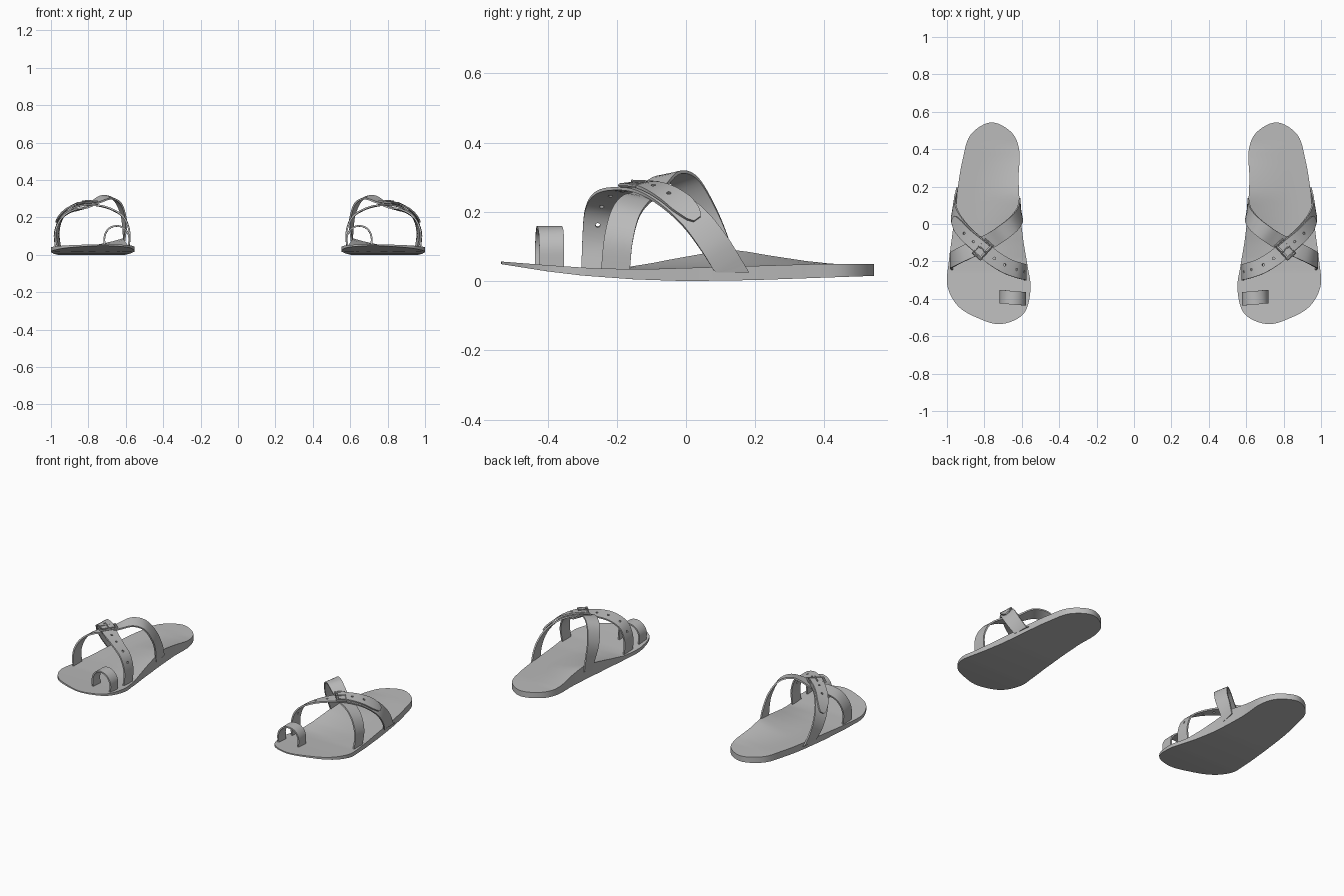
import bpy, bmesh, math
from mathutils import Vector, Matrix

old = bpy.data.objects.get("Cube")
if old:
    bpy.data.objects.remove(old)

grey = bpy.data.materials.new("plain grey")
grey.use_nodes = True
colour = (0.5, 0.5, 0.5, 1)
grey.diffuse_color = colour
grey.node_tree.nodes["Principled BSDF"].inputs["Base Color"].default_value = colour


def spline(points, steps, closed=False):
    """Smooth path through the points."""
    p = [Vector(q) for q in points]
    n = len(p)
    if closed:
        get = lambda i: p[i % n]
    else:
        ext = [p[0] * 2 - p[1]] + p + [p[-1] * 2 - p[-2]]
        get = lambda i: ext[i + 1]
    out = []
    for i in range(n if closed else n - 1):
        a, b, c, d = (get(i + k) for k in (-1, 0, 1, 2))
        for s in range(steps):
            t = s / steps
            out.append(0.5 * (2 * b + (c - a) * t + (2 * a - 5 * b + 4 * c - d) * t * t
                              + (3 * b - a - 3 * c + d) * t ** 3))
    return out if closed else out + [p[-1]]


def lookup(table, v):
    """Linear interpolation in a list of (position, value)."""
    if v <= table[0][0]:
        return table[0][1]
    for (a, fa), (b, fb) in zip(table, table[1:]):
        if v <= b:
            return fa + (fb - fa) * (v - a) / (b - a)
    return table[-1][1]


def finish(obj, angle=35):
    """Material, shading and the mirrored partner on the other foot."""
    obj.data.materials.clear()
    obj.data.materials.append(grey)
    bpy.ops.object.select_all(action="DESELECT")
    obj.select_set(True)
    bpy.context.view_layer.objects.active = obj
    bpy.ops.object.shade_smooth_by_angle(angle=math.radians(angle))
    mod = obj.modifiers.new("other foot", "MIRROR")
    mod.use_mirror_merge = False
    return obj


def from_bmesh(bm, name):
    bmesh.ops.recalc_face_normals(bm, faces=bm.faces)
    mesh = bpy.data.meshes.new(name)
    bm.to_mesh(mesh)
    bm.free()
    obj = bpy.data.objects.new(name, mesh)
    bpy.context.collection.objects.link(obj)
    return obj


def frames(path, axis):
    """Tangent, width and outward directions along a strap."""
    result = []
    for i, p in enumerate(path):
        t = (path[min(i + 1, len(path) - 1)] - path[max(i - 1, 0)]).normalized()
        out = Vector((p.x - axis[0], 0, max(p.z - axis[1], 0)))
        w = t.cross(out).normalized()
        result.append((p, t, w, w.cross(t)))
    return result


def ribbon(name, rows, width, thick=0.009, taper=0, holes=()):
    bm = bmesh.new()
    rings = []
    for i, (p, t, w, n) in enumerate(rows):
        left = len(rows) - 1 - i
        half = width / 2
        if left < taper:
            half *= 0.35 + 0.65 * math.sqrt(left / taper)
        ring = []
        for a, b in ((-1, -1), (1, -1), (1, 1), (-1, 1)):
            v = p + w * half * a + n * thick / 2 * b
            v.z = max(v.z, 0.025)
            ring.append(bm.verts.new(v))
        rings.append(ring)
    for r, s in zip(rings, rings[1:]):
        for k in range(4):
            bm.faces.new((r[k], r[(k + 1) % 4], s[(k + 1) % 4], s[k]))
    bm.faces.new(rings[0])
    bm.faces.new(rings[-1])
    obj = from_bmesh(bm, name)
    # punched holes
    for h in holes:
        p, t, w, n = rows[h]
        cut = bmesh.new()
        place = Matrix((t, w, n)).transposed().to_4x4()
        place.translation = p
        bmesh.ops.create_cone(cut, cap_ends=True, segments=8, radius1=0.007,
                              radius2=0.007, depth=0.05, matrix=place)
        cutter = from_bmesh(cut, "hole_cutter")
        cutter.hide_render = True
        mod = obj.modifiers.new("hole", "BOOLEAN")
        mod.operation, mod.object, mod.solver = "DIFFERENCE", cutter, "EXACT"
        bpy.context.view_layer.objects.active = obj
        bpy.ops.object.modifier_apply(modifier=mod.name)
        bpy.data.objects.remove(cutter)
    return finish(obj)


# Sole: outline from toe tip along the outer side to the heel and back
outline = [(0.71, -0.535), (0.83, -0.505), (0.94, -0.44), (0.998, -0.33), (0.99, -0.2),
           (0.968, -0.03), (0.943, 0.187), (0.917, 0.34), (0.875, 0.475), (0.765, 0.543),
           (0.655, 0.49), (0.613, 0.39), (0.617, 0.24), (0.607, 0.05), (0.59, -0.1),
           (0.568, -0.23), (0.553, -0.35), (0.59, -0.48)]
top = [(-0.54, 0.057), (-0.4, 0.046), (-0.25, 0.036), (-0.1, 0.035), (0.2, 0.044),
       (0.4, 0.05), (0.54, 0.05)]
bottom = [(-0.54, 0.05), (-0.4, 0.028), (-0.3, 0.016), (-0.15, 0.005), (0, 0),
          (0.2, 0.003), (0.54, 0.015)]
arch = [(-0.2, 0), (-0.05, 0.025), (0.05, 0.04), (0.15, 0.047), (0.25, 0.027),
        (0.35, 0.009), (0.42, 0)]
edge = spline(outline, 6, closed=True)
half, cols = len(edge) // 2, 12
bm = bmesh.new()
grids = {True: [], False: []}
for i in range(half + 1):
    inner, outer = edge[-i], edge[i]
    for upper, grid in grids.items():
        row = []
        for c in range(cols + 1):
            u = c / cols
            x, y = inner.lerp(outer, u)
            z = lookup(top if upper else bottom, y)
            if upper:
                z += lookup(arch, y) * max(0, 1 - u / 0.7) ** 1.5
            row.append(bm.verts.new((x, y, z)))
            if i in (0, half):
                row *= cols + 1
                break
        grid.append(row)


def face(*verts):
    verts = list(dict.fromkeys(verts))
    if len(verts) > 2:
        bm.faces.new(verts)


up, low = grids[True], grids[False]
for i in range(half):
    for g in (up, low):
        for c in range(cols):
            face(g[i][c], g[i][c + 1], g[i + 1][c + 1], g[i + 1][c])
    for c in (0, cols):
        face(up[i][c], up[i + 1][c], low[i + 1][c], low[i][c])
finish(from_bmesh(bm, "sole"), 40)

# Toe loop
loop = spline([(0.585, -0.4, 0.035), (0.583, -0.4, 0.1), (0.607, -0.398, 0.14),
               (0.648, -0.395, 0.155), (0.69, -0.39, 0.14), (0.713, -0.388, 0.1),
               (0.712, -0.388, 0.035)], 5)
ribbon("toe_loop", frames(loop, (0.648, 0.07)), 0.072)

# Buckled strap: inner front to outer back
axis = (0.78, 0.05)
buckled = frames(spline([(0.585, -0.26, 0.025), (0.58, -0.257, 0.12), (0.61, -0.25, 0.2),
                         (0.68, -0.225, 0.245), (0.76, -0.175, 0.265), (0.83, -0.115, 0.266),
                         (0.9, -0.05, 0.24), (0.95, 0.02, 0.185), (0.965, 0.08, 0.11),
                         (0.952, 0.13, 0.03), (0.945, 0.16, -0.02)], 6), axis)
ribbon("buckled_strap", buckled, 0.085, holes=(9, 14, 19, 23))

# Free end of the buckled strap, lying on top of it
tongue = [(p + n * 0.013, t, w, n) for p, t, w, n in buckled[27:44]]
ribbon("strap_tongue", tongue, 0.075, taper=4, holes=(5, 9))

# Crossing strap: outer front to inner back
cross = spline([(0.972, -0.205, 0.02), (0.978, -0.195, 0.12), (0.945, -0.175, 0.195),
                (0.885, -0.145, 0.235), (0.82, -0.115, 0.25), (0.76, -0.085, 0.283),
                (0.70, -0.045, 0.308), (0.645, 0.0, 0.285), (0.612, 0.045, 0.205),
                (0.608, 0.08, 0.12), (0.612, 0.1, 0.045)], 6)
ribbon("crossing_strap", frames(cross, axis), 0.083)

# Buckle frame and pin
p, t, w, n = buckled[28]
place = Matrix((t, w, n)).transposed().to_4x4()
place.translation = p + n * 0.012
bpy.ops.mesh.primitive_torus_add(major_segments=4, minor_segments=8,
                                 major_radius=0.045, minor_radius=0.006)
buckle = bpy.context.object
buckle.name = "buckle_frame"
buckle.data.transform(place @ Matrix.Diagonal((0.85, 1.5, 1, 1))
                      @ Matrix.Rotation(math.pi / 4, 4, "Z"))
finish(buckle)
bm = bmesh.new()
bmesh.ops.create_cone(bm, cap_ends=True, segments=8, radius1=0.004, radius2=0.004, depth=0.06,
                      matrix=place @ Matrix.Translation((0, 0, 0.008))
                      @ Matrix.Rotation(math.pi / 2, 4, "Y"))
finish(from_bmesh(bm, "buckle_pin"))
